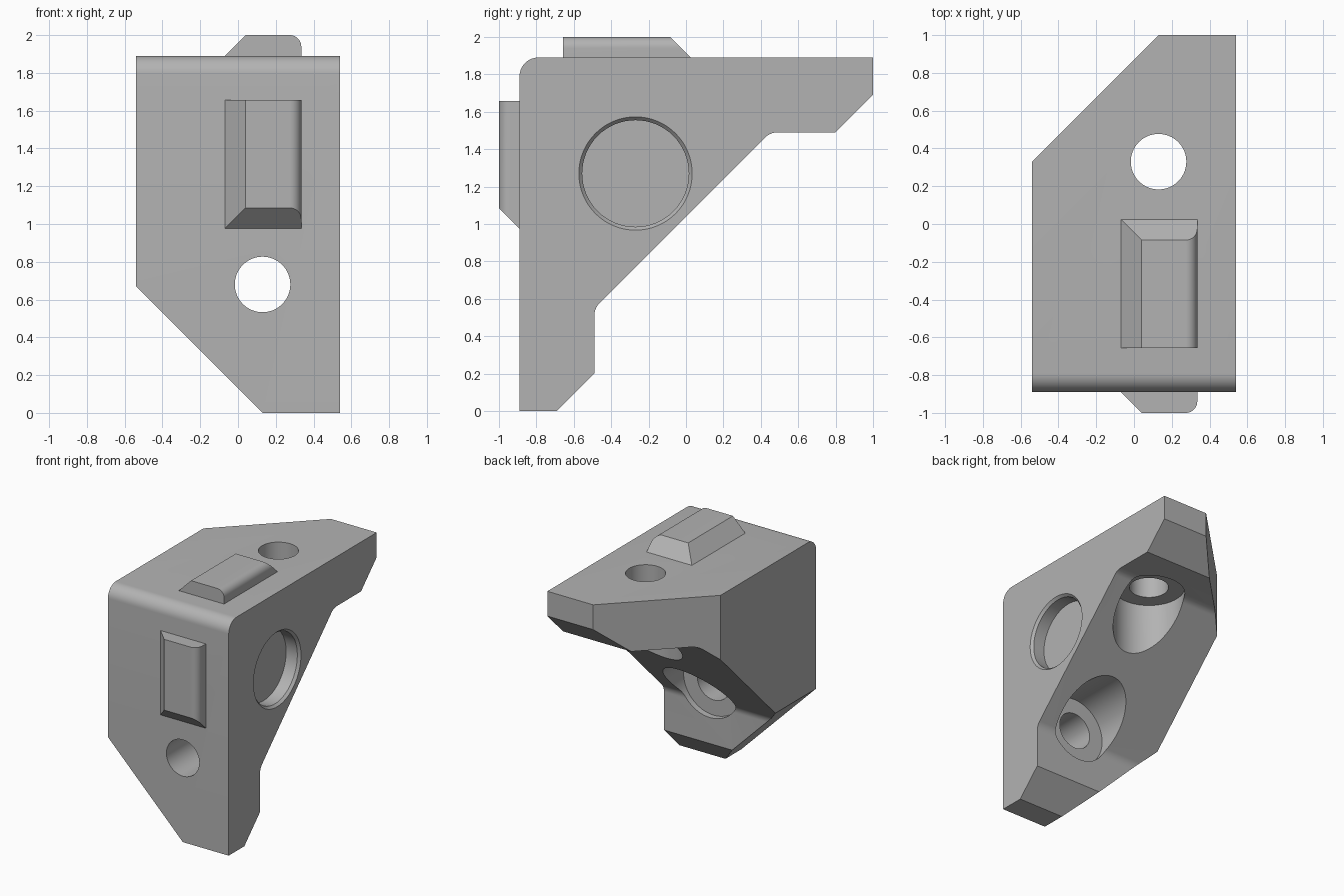
import bpy, bmesh
from math import cos, sin, tan, pi, radians
from mathutils import Vector, Matrix

if "Cube" in bpy.data.objects:
    bpy.data.objects.remove(bpy.data.objects["Cube"], do_unlink=True)

grey = bpy.data.materials.new("plain grey")
grey.use_nodes = True
colour = (0.45, 0.45, 0.45, 1)
grey.diffuse_color = colour
grey.node_tree.nodes["Principled BSDF"].inputs["Base Color"].default_value = colour

HALF = 0.54             # half width of the bracket
FRONT, TOP = -0.89, 1.89  # outer faces of the two legs


def make_object(name, bm):
    bmesh.ops.recalc_face_normals(bm, faces=bm.faces)
    mesh = bpy.data.meshes.new(name)
    bm.to_mesh(mesh)
    bm.free()
    mesh.materials.append(grey)
    obj = bpy.data.objects.new(name, mesh)
    bpy.context.collection.objects.link(obj)
    return obj


def rounded(corners, steps=10):
    """Turn (a, b, radius) corners into a 2D outline with filleted corners."""
    outline = []
    for i, (a, b, radius) in enumerate(corners):
        p = Vector((a, b))
        if radius == 0:
            outline.append(p)
            continue
        to_prev = (Vector(corners[i - 1][:2]) - p).normalized()
        to_next = (Vector(corners[(i + 1) % len(corners)][:2]) - p).normalized()
        half = to_prev.angle(to_next) / 2
        centre = p + (to_prev + to_next).normalized() * radius / sin(half)
        start = p + to_prev * radius / tan(half) - centre
        end = p + to_next * radius / tan(half) - centre
        sweep = start.angle_signed(end)
        for k in range(steps + 1):
            t = -sweep * k / steps
            outline.append(centre + Matrix.Rotation(t, 2) @ start)
    return outline


def skin(bm, rings):
    """Join equal rings of points into a closed solid."""
    loops = [[bm.verts.new(p) for p in ring] for ring in rings]
    n = len(loops[0])
    for low, high in zip(loops, loops[1:]):
        for i in range(n):
            j = (i + 1) % n
            bm.faces.new((low[i], low[j], high[j], high[i]))
    bm.faces.new(loops[0])
    bm.faces.new(loops[-1])


def turned_cutter(name, steps, matrix, sides=64):
    """Round cutter from (radius, distance along axis) steps."""
    bm = bmesh.new()
    skin(bm, [[matrix @ Vector((r * cos(2 * pi * i / sides), r * sin(2 * pi * i / sides), d))
               for i in range(sides)] for r, d in steps])
    obj = make_object(name, bm)
    obj.hide_render = True
    return obj


def smooth(obj):
    bpy.ops.object.select_all(action="DESELECT")
    obj.select_set(True)
    bpy.context.view_layer.objects.active = obj
    bpy.ops.object.shade_smooth_by_angle(angle=radians(25))


# Bracket body: L-shaped side profile with a diagonal web
profile = rounded([
    (FRONT, 0, 0), (-0.69, 0, 0), (-0.49, 0.2, 0), (-0.49, 0.55, 0.1),
    (0.45, 1.49, 0.1), (0.8, 1.49, 0), (1, 1.69, 0), (1, TOP, 0), (FRONT, TOP, 0.1)])
bm = bmesh.new()
skin(bm, [[(x, p.x, p.y) for p in profile] for x in (-HALF, HALF)])

# Slanted corners on the ends of both legs
for point, normal in (((0.13, 0, 0), (-1, 0, -1)), ((0.13, 1, 0), (-1, 1, 0))):
    cut = bmesh.ops.bisect_plane(
        bm, geom=bm.verts[:] + bm.edges[:] + bm.faces[:],
        plane_co=point, plane_no=normal, clear_outer=True)
    edges = [e for e in cut["geom_cut"] if isinstance(e, bmesh.types.BMEdge)]
    bmesh.ops.contextual_create(bm, geom=edges)
body = make_object("bracket_body", bm)

# Counterbored bolt holes and the round side pocket
bolt = [(0.27, -0.7), (0.27, 0), (0.147, 0), (0.147, 0.6)]
pocket = [(0.285, -0.12), (0.285, -0.02), (0.303, 0), (0.323, 0.02)]
cutters = [
    turned_cutter("top_hole_cutter", bolt, Matrix.Translation((0.13, 0.33, 1.54))),
    turned_cutter("front_hole_cutter", bolt,
                  Matrix.Translation((0.13, -0.54, 0.68)) @ Matrix.Rotation(pi / 2, 4, "X")),
    turned_cutter("side_pocket_cutter", pocket,
                  Matrix.Translation((HALF, -0.27, 1.27)) @ Matrix.Rotation(pi / 2, 4, "Y"))]
bpy.context.view_layer.objects.active = body
for cutter in cutters:
    mod = body.modifiers.new(cutter.name, "BOOLEAN")
    mod.operation = "DIFFERENCE"
    mod.solver = "EXACT"
    mod.object = cutter
    bpy.ops.object.modifier_apply(modifier=mod.name)
    bpy.data.objects.remove(cutter, do_unlink=True)
smooth(body)

# Locating keys: one slanted side, one rounded side, one slanted end
section = rounded([(-0.07, 0, 0), (0.335, 0, 0), (0.335, 0.11, 0.06), (0.04, 0.11, 0)])
near, far = 0.233, 0.915


def key(name, place):
    bm = bmesh.new()
    skin(bm, [[place(p.x, near, p.y) for p in section],
              [place(p.x, far - p.y, p.y) for p in section]])
    smooth(make_object(name, bm))


key("top_key", lambda x, along, h: (x, FRONT + along, TOP + h))
key("front_key", lambda x, along, h: (x, FRONT - h, TOP - along))
